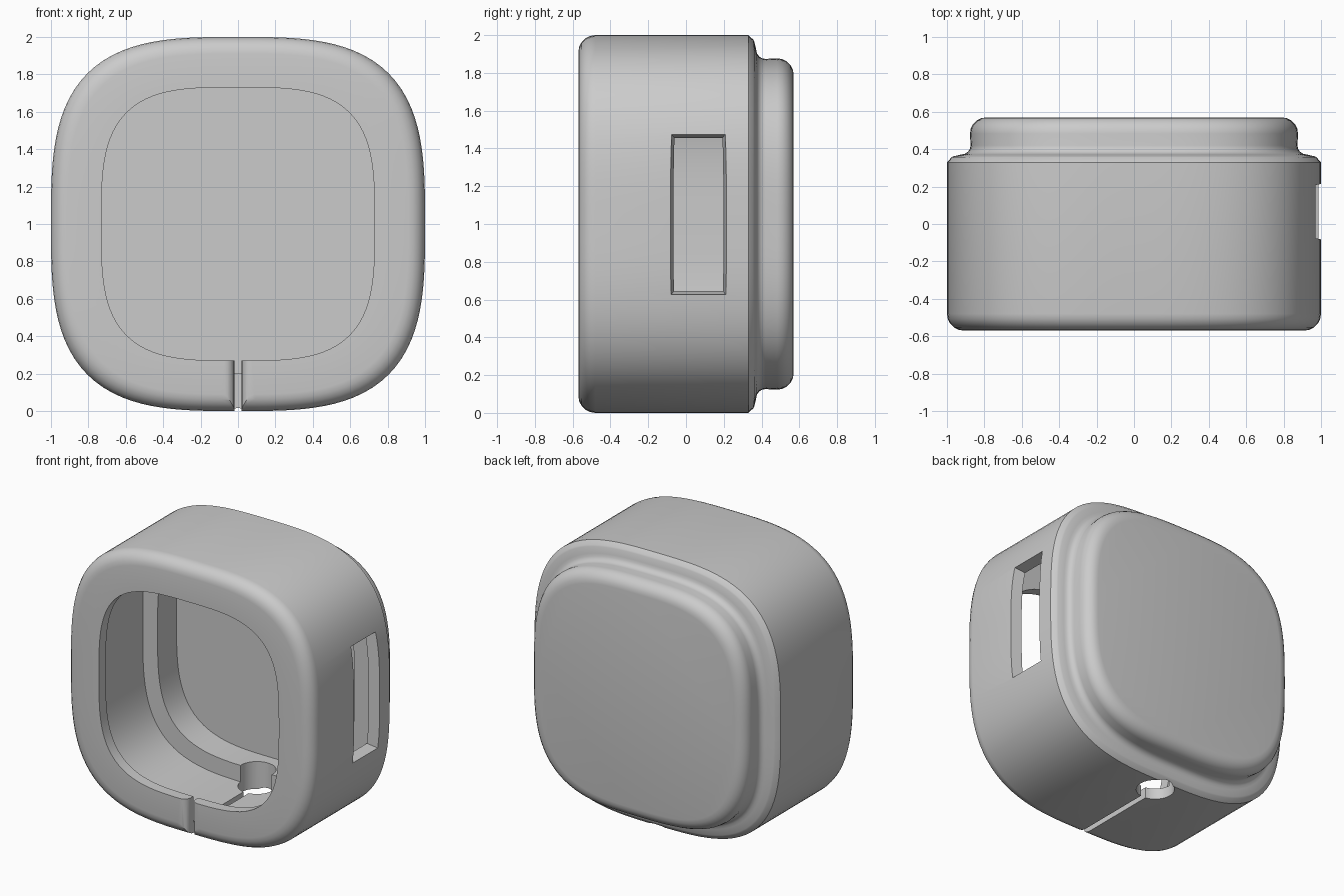
import bpy, bmesh, math

if "Cube" in bpy.data.objects:
    bpy.data.objects.remove(bpy.data.objects["Cube"])

SEG = 128
grey = bpy.data.materials.new("plain_grey")
grey.diffuse_color = (0.6, 0.6, 0.6, 1)
grey.use_nodes = True
grey.node_tree.nodes["Principled BSDF"].inputs["Base Color"].default_value = grey.diffuse_color


def make_object(name, bm):
    bmesh.ops.recalc_face_normals(bm, faces=bm.faces)
    mesh = bpy.data.meshes.new(name)
    bm.to_mesh(mesh)
    bm.free()
    mesh.materials.append(grey)
    ob = bpy.data.objects.new(name, mesh)
    bpy.context.collection.objects.link(ob)
    return ob


def arc(cx, cy, r, a0, a1, steps=5):
    """Points on an arc, angles in degrees."""
    out = []
    for i in range(steps + 1):
        a = math.radians(a0 + (a1 - a0) * i / steps)
        out.append((cx + r * math.cos(a), cy + r * math.sin(a)))
    return out


def loft(loops):
    """Closed solid through a list of equal-length point loops."""
    bm = bmesh.new()
    rings = [[bm.verts.new(p) for p in loop] for loop in loops]
    n = len(rings[0])
    for a, b in zip(rings, rings[1:]):
        for i in range(n):
            j = (i + 1) % n
            bm.faces.new((a[i], a[j], b[j], b[i]))
    bm.faces.new(rings[0])
    bm.faces.new(rings[-1][::-1])
    return bm


def squircle(half, y, n):
    pts = []
    for i in range(SEG):
        a = 2 * math.pi * i / SEG
        c, s = math.cos(a), math.sin(a)
        r = half * (abs(c) ** n + abs(s) ** n) ** (-1 / n)
        pts.append((r * c, y, 1 + r * s))
    return pts


# Shell: (half width, y) from the back face, round the outside, then inside
outside = arc(0.79, 0.483, 0.087, 90, 0)
outside += arc(0.922, 0.42, 0.048, 180, 270, 4)
outside += [(0.965, 0.362), (0.975, 0.357), (1.0, 0.33)]
outside += arc(0.91, -0.48, 0.09, 0, -90)
inside = [(0.73, -0.57), (0.73, -0.49), (0.92, -0.49),
          (0.92, 0.21), (0.80, 0.21), (0.80, 0.43)]
case = make_object("case_shell", loft(
    [squircle(h, y, 3.2) for h, y in outside] +
    [squircle(h, y, 3.4) for h, y in inside]))

# Tapered window through the right wall
window = make_object("window_cutter", loft([
    [(x, 0.066 + sy * hy, 1.052 + sz * hz)
     for sy, sz in ((-1, -1), (1, -1), (1, 1), (-1, 1))]
    for x, hy, hz in ((1.1, 0.168, 0.455), (0.84, 0.116, 0.39))]))

# Cable slot under the front lip, flared with rounded edges
side = [(0.02, 0.2)] + [(x, y) for x, y in arc(0.07, -0.52, 0.05, 180, 270)]
side.append((0.07, -0.65))
outline = side + [(-x, y) for x, y in reversed(side)]
slot = make_object("slot_cutter", loft(
    [[(x, y, z) for x, y in outline] for z in (-0.1, 0.4)]))

# Round cable hole at the end of the slot
hole = make_object("hole_cutter", loft(
    [[(x, y, z) for x, y in arc(0, 0.22, 0.127, 0, 360, 40)[:-1]]
     for z in (-0.1, 0.35)]))

bpy.context.view_layer.objects.active = case
case.select_set(True)
for cutter in (window, slot, hole):
    cutter.hide_render = True
    mod = case.modifiers.new("cut", 'BOOLEAN')
    mod.operation = 'DIFFERENCE'
    mod.solver = 'EXACT'
    mod.object = cutter
    bpy.ops.object.modifier_apply(modifier=mod.name)
    bpy.data.objects.remove(cutter)

bpy.ops.object.shade_smooth_by_angle(angle=math.radians(30))
